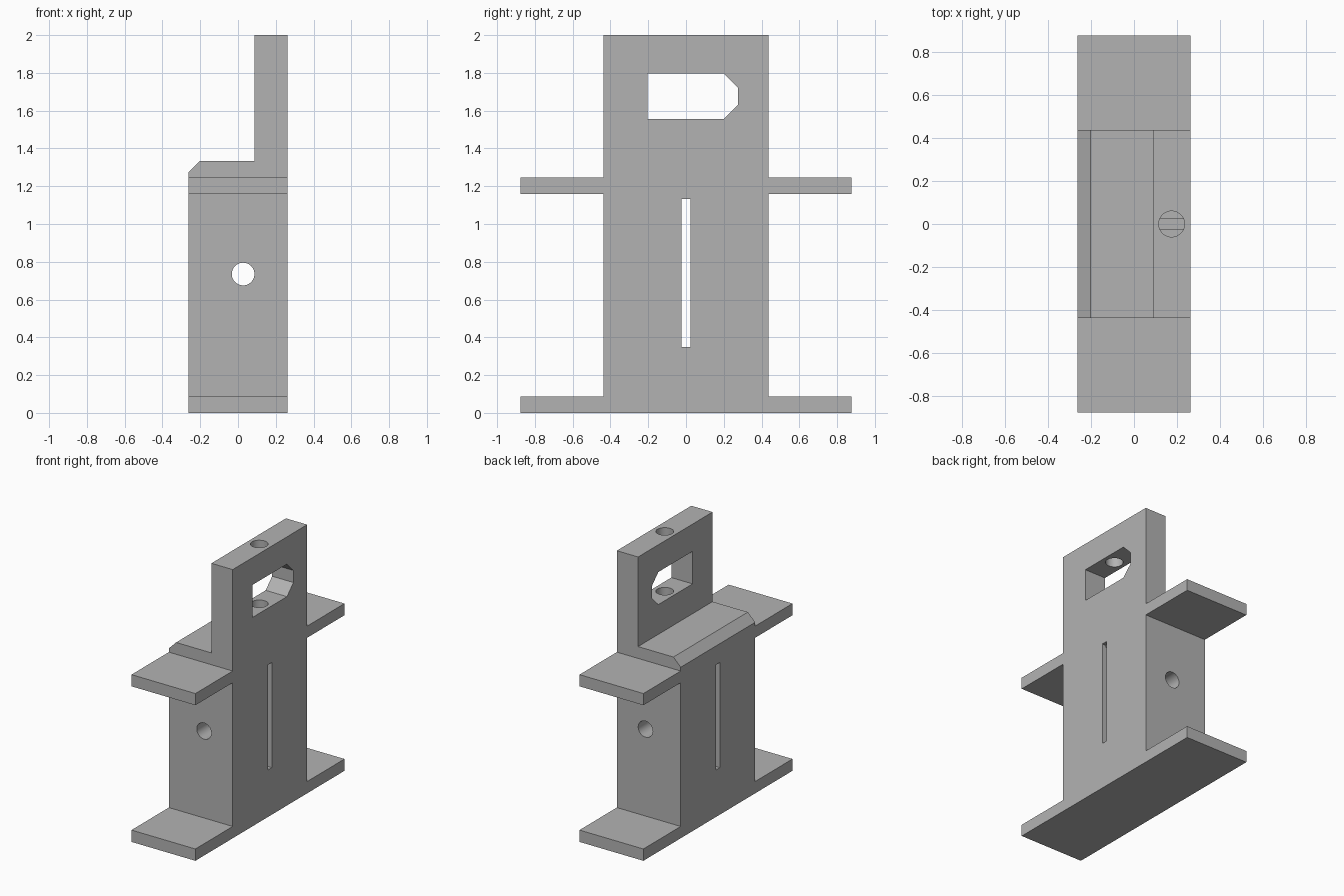
import bpy, bmesh
from math import cos, sin, tau, radians
from mathutils import Vector

if "Cube" in bpy.data.objects:
    bpy.data.objects.remove(bpy.data.objects["Cube"], do_unlink=True)

grey = bpy.data.materials.new("plain grey")
grey.use_nodes = True
colour = (0.45, 0.45, 0.45, 1)
grey.diffuse_color = colour
grey.node_tree.nodes["Principled BSDF"].inputs["Base Color"].default_value = colour


def prism(name, outline, axis, start, end):
    """Extrude a 2D outline along x, y or z; the other axes stay in order."""
    def place(p, d):
        c = list(p)
        c.insert(axis, d)
        return Vector(c)

    bm = bmesh.new()
    face = bm.faces.new([bm.verts.new(place(p, start)) for p in outline])
    grown = bmesh.ops.extrude_face_region(bm, geom=[face])["geom"]
    shift = place((0, 0), end - start)
    bmesh.ops.translate(bm, vec=shift,
                        verts=[v for v in grown if isinstance(v, bmesh.types.BMVert)])
    bmesh.ops.recalc_face_normals(bm, faces=bm.faces)
    mesh = bpy.data.meshes.new(name)
    bm.to_mesh(mesh)
    bm.free()
    mesh.materials.append(grey)
    obj = bpy.data.objects.new(name, mesh)
    bpy.context.collection.objects.link(obj)
    return obj


def circle(u, v, r=0.06, n=48):
    return [(u + r * cos(tau * i / n), v + r * sin(tau * i / n)) for i in range(n)]


def rect(u0, u1, v0, v1):
    return [(u0, v0), (u1, v0), (u1, v1), (u0, v1)]


# Upright block with paired base and upper flanges
half_x, body_y, flange_y = 0.263, 0.438, 0.877
side = [(flange_y, 0), (flange_y, 0.088), (body_y, 0.088), (body_y, 1.158),
        (flange_y, 1.158), (flange_y, 1.245), (body_y, 1.245), (body_y, 2)]
outline = side + [(-y, z) for y, z in reversed(side)]
bracket = prism("flanged_bracket", outline, 0, -half_x, half_x)

cutters = [
    # Stepped top with chamfered shoulder
    prism("shoulder_cutter",
          [(0.088, 2.1), (0.088, 1.333), (-0.203, 1.333), (-0.303, 1.233), (-0.303, 2.1)],
          1, -0.6, 0.6),
    # Window with two clipped corners
    prism("window_cutter",
          [(-0.203, 1.555), (0.2, 1.555), (0.276, 1.631), (0.276, 1.721),
           (0.2, 1.797), (-0.203, 1.797)], 0, -0.5, 0.5),
    # Narrow slot through the block
    prism("slot_cutter", rect(-0.023, 0.023, 0.35, 1.133), 0, -0.5, 0.5),
    # Cross bore and vertical bore
    prism("cross_bore_cutter", circle(0.027, 0.735), 1, -0.7, 0.7),
    prism("vertical_bore_cutter", circle(0.175, 0), 2, 1.12, 2.1),
]
for cutter in cutters:
    cutter.hide_render = True
    mod = bracket.modifiers.new(cutter.name, "BOOLEAN")
    mod.operation = "DIFFERENCE"
    mod.solver = "EXACT"
    mod.object = cutter

# Bake the cuts and drop the cutters
bpy.context.view_layer.update()
graph = bpy.context.evaluated_depsgraph_get()
baked = bpy.data.meshes.new_from_object(bracket.evaluated_get(graph))
bracket.modifiers.clear()
bracket.data = baked
for cutter in cutters:
    bpy.data.objects.remove(cutter, do_unlink=True)

bpy.ops.object.select_all(action="DESELECT")
bracket.select_set(True)
bpy.context.view_layer.objects.active = bracket
bpy.ops.object.shade_smooth_by_angle(angle=radians(30))
